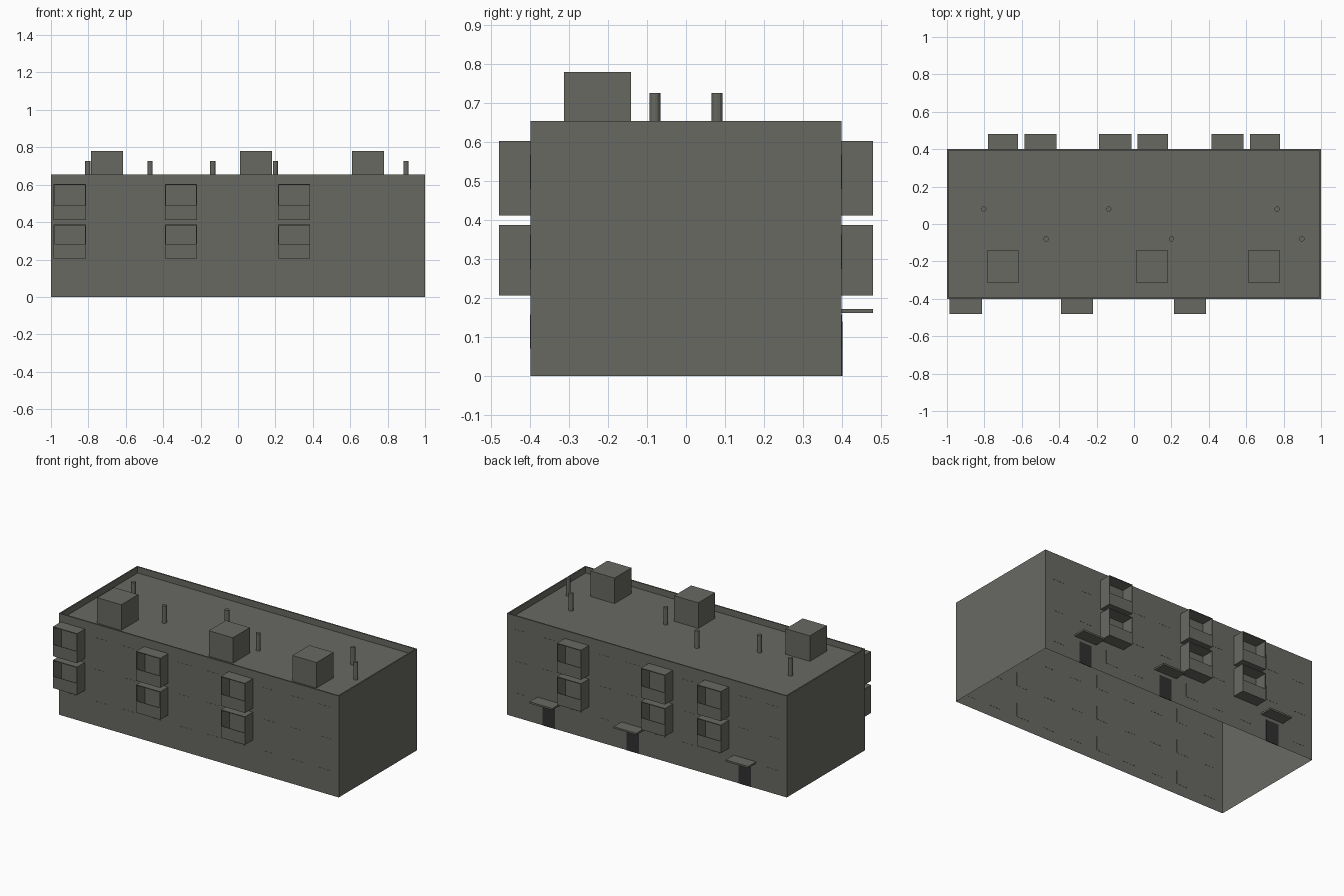
import bpy, bmesh
from mathutils import Matrix, Vector

old = bpy.data.objects.get("Cube")
if old:
    bpy.data.objects.remove(old)


def make_material(name, rgb):
    mat = bpy.data.materials.new(name)
    mat.use_nodes = True
    color = (*rgb, 1)
    mat.diffuse_color = color
    mat.node_tree.nodes["Principled BSDF"].inputs["Base Color"].default_value = color
    return mat


CONCRETE = make_material("grey_concrete", (0.14, 0.14, 0.124))
DOOR = make_material("dark_door", (0.03, 0.03, 0.03))


def finish(name, bm, mat):
    mesh = bpy.data.meshes.new(name)
    bm.to_mesh(mesh)
    bm.free()
    mesh.materials.append(mat)
    obj = bpy.data.objects.new(name, mesh)
    bpy.context.collection.objects.link(obj)
    return obj


def add_box(bm, lo, hi):
    lo, hi = Vector(lo), Vector(hi)
    matrix = Matrix.Translation((lo + hi) / 2) @ Matrix.Diagonal((*(hi - lo), 1))
    return bmesh.ops.create_cube(bm, size=1, matrix=matrix)["verts"]


def box(name, lo, hi, mat=CONCRETE):
    bm = bmesh.new()
    add_box(bm, lo, hi)
    return finish(name, bm, mat)


FLOOR = 0.205
ROOF = 3 * FLOOR
TOP = 0.655
WALL_Y = 0.4

# Building shell: open underneath, roof sunk behind a thin parapet
bm = bmesh.new()
add_box(bm, (-1, -WALL_Y, 0), (1, WALL_Y, TOP))
bm.faces.ensure_lookup_table()
bottom = min(bm.faces, key=lambda f: f.calc_center_median().z)
bmesh.ops.delete(bm, geom=[bottom], context="FACES_ONLY")
top = max(bm.faces, key=lambda f: f.calc_center_median().z)
bmesh.ops.inset_region(bm, faces=[top], thickness=0.012)
rim = bmesh.ops.extrude_face_region(bm, geom=[top])["geom"]
if top.is_valid:
    bmesh.ops.delete(bm, geom=[top], context="FACES_ONLY")
for v in [g for g in rim if isinstance(g, bmesh.types.BMVert)]:
    v.co.z = ROOF
bmesh.ops.recalc_face_normals(bm, faces=bm.faces)
finish("building_shell", bm, CONCRETE)

DOORS = (-0.7, 0.1, 0.7)

# Flush window panes on both long walls
for side, label in ((-1, "front"), (1, "back")):
    bm = bmesh.new()
    for level in range(3):
        for col in range(10):
            x = -0.9 + 0.2 * col
            if side > 0 and level == 0 and any(abs(x - d) < 0.05 for d in DOORS):
                continue
            z = 0.07 + level * FLOOR
            add_box(bm, (x - 0.044, side * WALL_Y - 0.001, z),
                    (x + 0.044, side * WALL_Y + 0.001, z + 0.088))
    finish(label + "_windows", bm, CONCRETE)


def balcony(name, x, side, z, height):
    """Thin-walled box with an opening above the front panel."""
    w, d, t = 0.086, 0.08, 0.005
    bm = bmesh.new()

    def part(x0, x1, d0, d1, z0, z1):
        ys = sorted((side * (WALL_Y + d0), side * (WALL_Y + d1)))
        add_box(bm, (x + x0, ys[0], z + z0), (x + x1, ys[1], z + z1))

    part(-w, -w + t, 0, d, 0, height)
    part(w - t, w, 0, d, 0, height)
    part(-w + t, w - t, 0, d, 0, t)
    part(-w + t, w - t, 0, d, height - t, height)
    part(-w + t, w - t, d - t, d, t, 0.076)
    finish(name, bm, CONCRETE)


# Balconies on the two upper floors
for side, label, columns in ((-1, "front", (-0.9, -0.305, 0.3)),
                             (1, "back", (-0.5, -0.1, 0.5))):
    for i, x in enumerate(columns, 1):
        balcony(f"{label}_lower_balcony_{i}", x, side, 0.206, 0.181)
        balcony(f"{label}_upper_balcony_{i}", x, side, 0.412, 0.191)

# Back entrances with canopies
for i, x in enumerate(DOORS, 1):
    box(f"door_{i}", (x - 0.045, WALL_Y - 0.002, 0),
        (x + 0.045, WALL_Y + 0.002, 0.14), DOOR)
    box(f"door_canopy_{i}", (x - 0.081, WALL_Y, 0.161), (x + 0.081, WALL_Y + 0.08, 0.172))

# Rooftop sheds
for i, x in enumerate((-0.7, 0.097, 0.695), 1):
    box(f"roof_shed_{i}", (x - 0.086, -0.314, ROOF), (x + 0.086, -0.141, 0.78))

# Vent pipes
PIPES = ((-0.803, 0.08), (-0.135, 0.08), (0.765, 0.08),
         (-0.47, -0.08), (0.2, -0.08), (0.898, -0.08))
for i, (x, y) in enumerate(PIPES, 1):
    bm = bmesh.new()
    bmesh.ops.create_cone(bm, cap_ends=True, segments=12, radius1=0.014, radius2=0.014,
                          depth=0.727 - ROOF,
                          matrix=Matrix.Translation((x, y, (0.727 + ROOF) / 2)))
    finish(f"vent_pipe_{i}", bm, CONCRETE)
